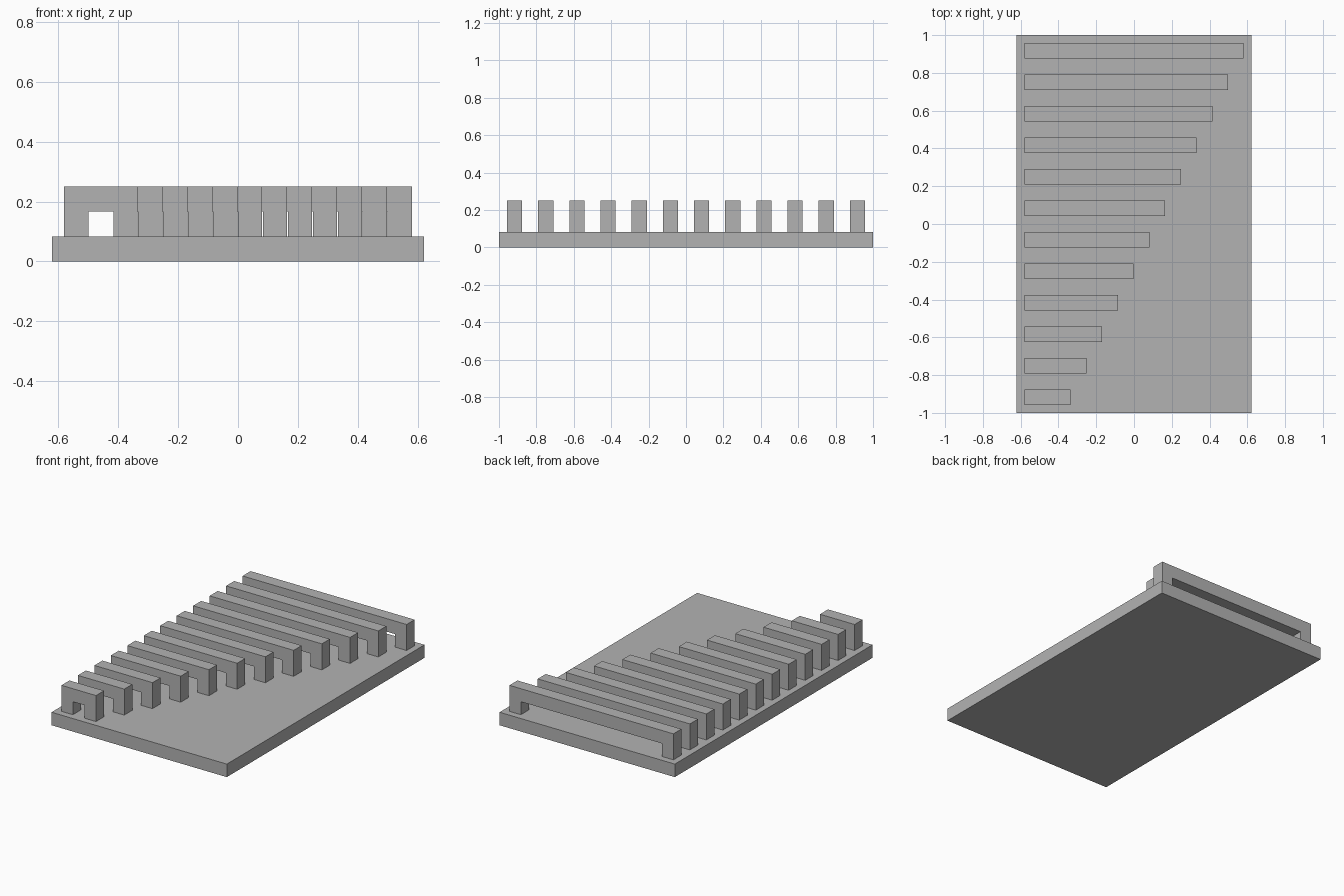
import bpy
import bmesh

cube = bpy.data.objects.get("Cube")
if cube:
    bpy.data.objects.remove(cube, do_unlink=True)

grey = bpy.data.materials.new("plain_grey")
grey.use_nodes = True
color = (0.45, 0.45, 0.45, 1)
grey.diffuse_color = color
grey.node_tree.nodes["Principled BSDF"].inputs["Base Color"].default_value = color

UNIT = 1 / 12       # base thickness and length step
LEG = 0.081         # leg width and bridge depth
LEFT_EDGE = -0.581
COUNT = 12


def extrude_profile(name, outline, y_start, depth):
    """Extrude an outline in the xz plane along +y."""
    bm = bmesh.new()
    face = bm.faces.new([bm.verts.new((x, y_start, z)) for x, z in outline])
    result = bmesh.ops.extrude_face_region(bm, geom=[face])
    moved = [v for v in result["geom"] if isinstance(v, bmesh.types.BMVert)]
    bmesh.ops.translate(bm, verts=moved, vec=(0, depth, 0))
    bmesh.ops.recalc_face_normals(bm, faces=bm.faces)
    mesh = bpy.data.meshes.new(name)
    bm.to_mesh(mesh)
    bm.free()
    mesh.materials.append(grey)
    obj = bpy.data.objects.new(name, mesh)
    bpy.context.collection.objects.link(obj)
    return obj


# Flat base plate
half = 0.621
extrude_profile("base_plate", [(-half, 0), (half, 0), (half, UNIT), (-half, UNIT)], -1, 2)

# Row of bridges, each spanning one step more than the one in front
low, under, top = UNIT, 2 * UNIT, 3 * UNIT
for i in range(COUNT):
    a = LEFT_EDGE
    b = a + 2 * LEG + (i + 1) * UNIT
    outline = [(a, low), (a + LEG, low), (a + LEG, under), (b - LEG, under),
               (b - LEG, low), (b, low), (b, top), (a, top)]
    y = (2 * i - COUNT + 1) * UNIT
    extrude_profile(f"bridge_{i + 1}", outline, y - LEG / 2, LEG)
